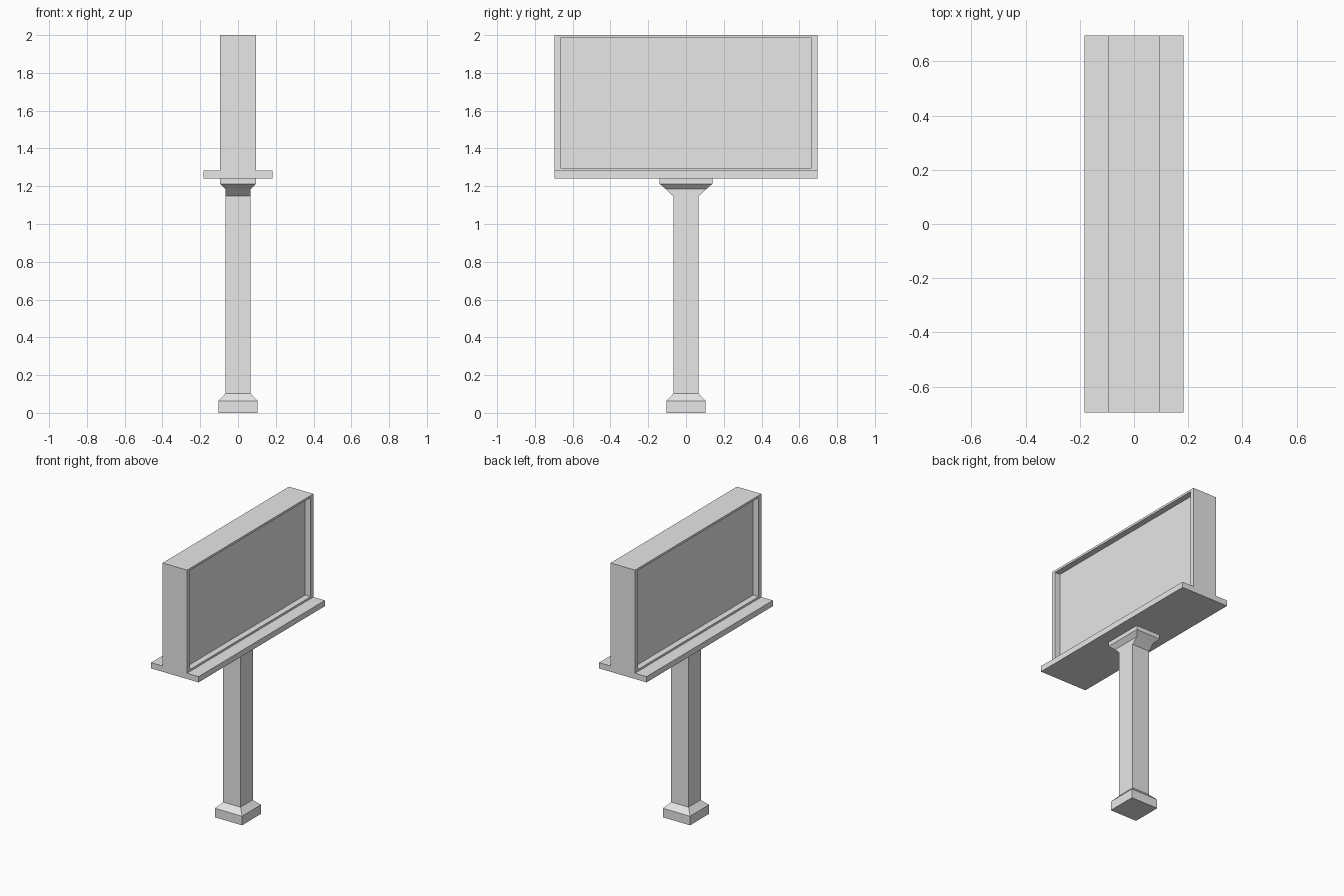
import bpy
import bmesh

if "Cube" in bpy.data.objects:
    bpy.data.objects.remove(bpy.data.objects["Cube"], do_unlink=True)

grey = bpy.data.materials.new("light_grey")
grey.use_nodes = True
grey.diffuse_color = (0.8, 0.8, 0.8, 1)
grey.node_tree.nodes["Principled BSDF"].inputs["Base Color"].default_value = (0.8, 0.8, 0.8, 1)


def loft(name, rings):
    """Skin a row of four-cornered rings and cap both ends."""
    bm = bmesh.new()
    loops = [[bm.verts.new(p) for p in ring] for ring in rings]
    for a, b in zip(loops, loops[1:]):
        for i in range(4):
            j = (i + 1) % 4
            bm.faces.new((a[i], a[j], b[j], b[i]))
    bm.faces.new(loops[0][::-1])
    bm.faces.new(loops[-1])
    bmesh.ops.recalc_face_normals(bm, faces=bm.faces)
    mesh = bpy.data.meshes.new(name)
    bm.to_mesh(mesh)
    bm.free()
    mesh.materials.append(grey)
    obj = bpy.data.objects.new(name, mesh)
    bpy.context.collection.objects.link(obj)
    return obj


def level(z, x, y):
    """Horizontal rectangle with half sizes x and y."""
    return [(-x, -y, z), (x, -y, z), (x, y, z), (-x, y, z)]


def upright(x, y, low, high):
    """Rectangle facing along x."""
    return [(x, -y, low), (x, y, low), (x, y, high), (x, -y, high)]


BASE, POLE = 0.104, 0.067
DECK_LOW, DECK_TOP = 1.242, 1.282
HALF_DEPTH, RECESS = 0.094, 0.042
HALF_WIDTH = 0.695

# Post: footing, shaft
loft("footing", [level(0, BASE, BASE), level(0.063, BASE, BASE), level(0.102, POLE, POLE)])
loft("post", [level(0.102, POLE, POLE), level(1.147, POLE, POLE)])

# Capital flares sideways first, then on all sides
loft("capital", [
    level(1.147, POLE, POLE),
    level(1.185, POLE, 0.108),
    level(1.213, HALF_DEPTH, 0.14),
    level(DECK_LOW, HALF_DEPTH, 0.14),
])

# Walkway deck under the board
loft("walkway", [level(DECK_LOW, 0.183, HALF_WIDTH), level(DECK_TOP, 0.183, HALF_WIDTH)])

# Board with a recessed panel on both faces
outer = (HALF_WIDTH, DECK_TOP, 2.0)
opening = (0.665, 1.296, 1.985)
loft("board", [
    upright(-HALF_DEPTH + RECESS, *opening),
    upright(-HALF_DEPTH, *opening),
    upright(-HALF_DEPTH, *outer),
    upright(HALF_DEPTH, *outer),
    upright(HALF_DEPTH, *opening),
    upright(HALF_DEPTH - RECESS, *opening),
])
